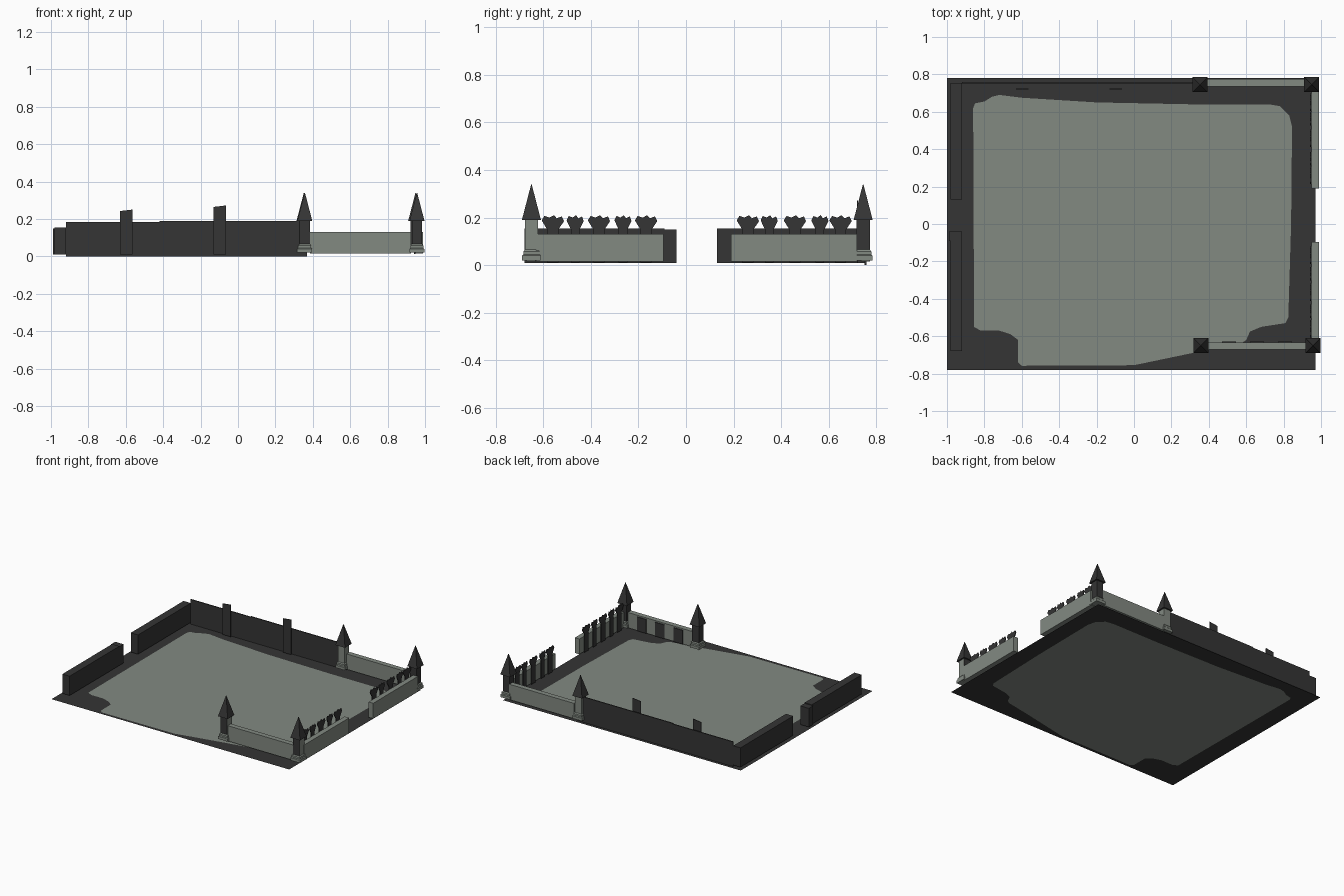
import bpy, bmesh

if "Cube" in bpy.data.objects:
    bpy.data.objects.remove(bpy.data.objects["Cube"])


def material(name, rgb):
    m = bpy.data.materials.new(name)
    m.diffuse_color = (*rgb, 1)
    m.use_nodes = True
    m.node_tree.nodes["Principled BSDF"].inputs["Base Color"].default_value = m.diffuse_color
    return m


LIGHT = material("pale stone", (0.225, 0.252, 0.222))
DARK = material("dark stone", (0.035, 0.035, 0.035))


def finish(bm, name, mats, rule=None):
    bmesh.ops.recalc_face_normals(bm, faces=bm.faces)
    if rule:
        for f in bm.faces:
            f.material_index = rule(f)
    me = bpy.data.meshes.new(name)
    bm.to_mesh(me)
    bm.free()
    for m in mats:
        me.materials.append(m)
    ob = bpy.data.objects.new(name, me)
    bpy.context.collection.objects.link(ob)
    return ob


def box(name, x, y, z, mat):
    """Box from (min, max) pairs."""
    bm = bmesh.new()
    bmesh.ops.create_cube(bm, size=1)
    for v in bm.verts:
        v.co = [r[0] if c < 0 else r[1] for r, c in zip((x, y, z), v.co)]
    return finish(bm, name, [mat])


def plate(name, profile, to3d, depth, mat):
    """Extrude a 2D outline by the depth vector."""
    bm = bmesh.new()
    f = bm.faces.new([bm.verts.new(to3d(*p)) for p in profile])
    r = bmesh.ops.extrude_face_region(bm, geom=[f])
    bmesh.ops.translate(bm, vec=depth,
                        verts=[e for e in r["geom"] if isinstance(e, bmesh.types.BMVert)])
    return finish(bm, name, [mat])


# Ground: pale irregular yard inside a dark border
YARD = [(-.86, .62), (-.85, .645), (-.80, .655), (-.76, .68), (-.72, .69), (-.6, .675),
        (-.2, .65), (.3, .64), (.72, .64), (.78, .63), (.83, .58), (.845, .52), (.84, 0),
        (.825, -.5), (.81, -.53), (.68, -.55), (.62, -.575), (.60, -.62), (.57, -.64),
        (.36, -.68), (0, -.755), (-.6, -.758), (-.62, -.74), (-.62, -.62), (-.66, -.59),
        (-.72, -.57), (-.82, -.57), (-.855, -.55)]
bm = bmesh.new()
bm.faces.new([bm.verts.new((x, y, 0)) for x, y in reversed(YARD)])
finish(bm, "yard", [LIGHT])

bm = bmesh.new()
for loop in (YARD, [(-1, -.78), (.97, -.78), (.97, .78), (-1, .78)]):
    vs = [bm.verts.new((x, y, 0)) for x, y in loop]
    for a, b in zip(vs, vs[1:] + vs[:1]):
        bm.edges.new((a, b))
bmesh.ops.triangle_fill(bm, edges=bm.edges[:], use_beauty=True)
border = finish(bm, "yard_border", [DARK])
for p in border.data.polygons:
    if p.normal.z < 0:
        p.flip()

# Back wall with two slanted-top buttress slabs
plate("back_wall", [(-.92, 0), (.37, 0), (.37, .19), (-.42, .19), (-.42, .185), (-.92, .185)],
      lambda u, z: (u, .75, z), (0, .008, 0), DARK)
for x, h in ((-.632, .242), (-.132, .264)):
    plate("back_wall_slab", [(x, .01), (x + .067, .01), (x + .067, h + .008), (x, h)],
          lambda u, z: (u, .72, z), (0, .004, 0), DARK)

# Left walls either side of the gateway, with lower end blocks
for y0, y1 in ((-.68, -.09), (.13, .755)):
    box("left_wall", (-.98, -.92), (y0, y1), (.01, .155), DARK)
box("left_wall_end", (-.99, -.92), (-.09, -.04), (.01, .15), DARK)

# Right fence: pale wall and dark jagged pickets on its inner side
PICKET = [(-.5, .012), (.5, .012), (.5, .15), (1, .185), (.8, .205), (.35, .197),
          (.1, .21), (-.3, .2), (-.75, .207), (-1, .188), (-.5, .15)]
for y0, y1, centres in ((-.63, -.095, (-.56, -.466, -.366, -.265, -.168)),
                        (.19, .72, (.26, .35, .458, .563, .65))):
    box("right_wall", (.95, .988), (y0, y1), (.015, .13), LIGHT)
    for i, c in enumerate(centres):
        w = .036 if i in (1, 3) else .047
        plate("fence_picket", [(c + u * w, z) for u, z in PICKET],
              lambda u, z: (.942, u, z), (.006, 0, 0), DARK)

# Short pale walls between the towers, front and back
for name, y in (("front", -.652), ("back", .755)):
    box(name + "_low_wall", (.385, .925), (y - .019, y + .019), (.015, .13), LIGHT)
for x in (.47, .62, .77):
    box("front_wall_panel", (x, x + .075), (-.633, -.628), (.015, .12), DARK)


def tower(name, x, y, base_mat, shaft_rule):
    """Square tower: stepped base, shaft, overhanging pointed roof."""
    def stack(part, rings, mats, rule=None):
        bm = bmesh.new()
        loops = [[bm.verts.new((x + sx * r, y + sy * r, z))
                  for sx, sy in ((-1, -1), (1, -1), (1, 1), (-1, 1))] for r, z in rings]
        for a, b in zip(loops, loops[1:]):
            for i in range(4):
                bm.faces.new((a[i], a[i - 1], b[i - 1], b[i]))
        bm.faces.new(loops[0])
        bm.faces.new(loops[-1])
        bmesh.ops.remove_doubles(bm, verts=bm.verts, dist=1e-5)
        finish(bm, name + part, mats, rule)

    stack("_base", [(.039, .02), (.039, .04), (.034, .045), (.034, .058), (.028, .065)],
          [base_mat])
    stack("_shaft", [(.028, .06), (.028, .195)], [DARK, LIGHT], shaft_rule)
    stack("_roof", [(.04, .19), (.001, .34)], [DARK])


tower("front_inner_tower", .357, -.65, LIGHT, lambda f: int(f.normal.x > .5))
tower("front_corner_tower", .957, -.65, LIGHT, lambda f: int(f.normal.x > .5))
tower("back_inner_tower", .353, .745, LIGHT, lambda f: 1)
tower("back_corner_tower", .95, .745, LIGHT, lambda f: 0)
